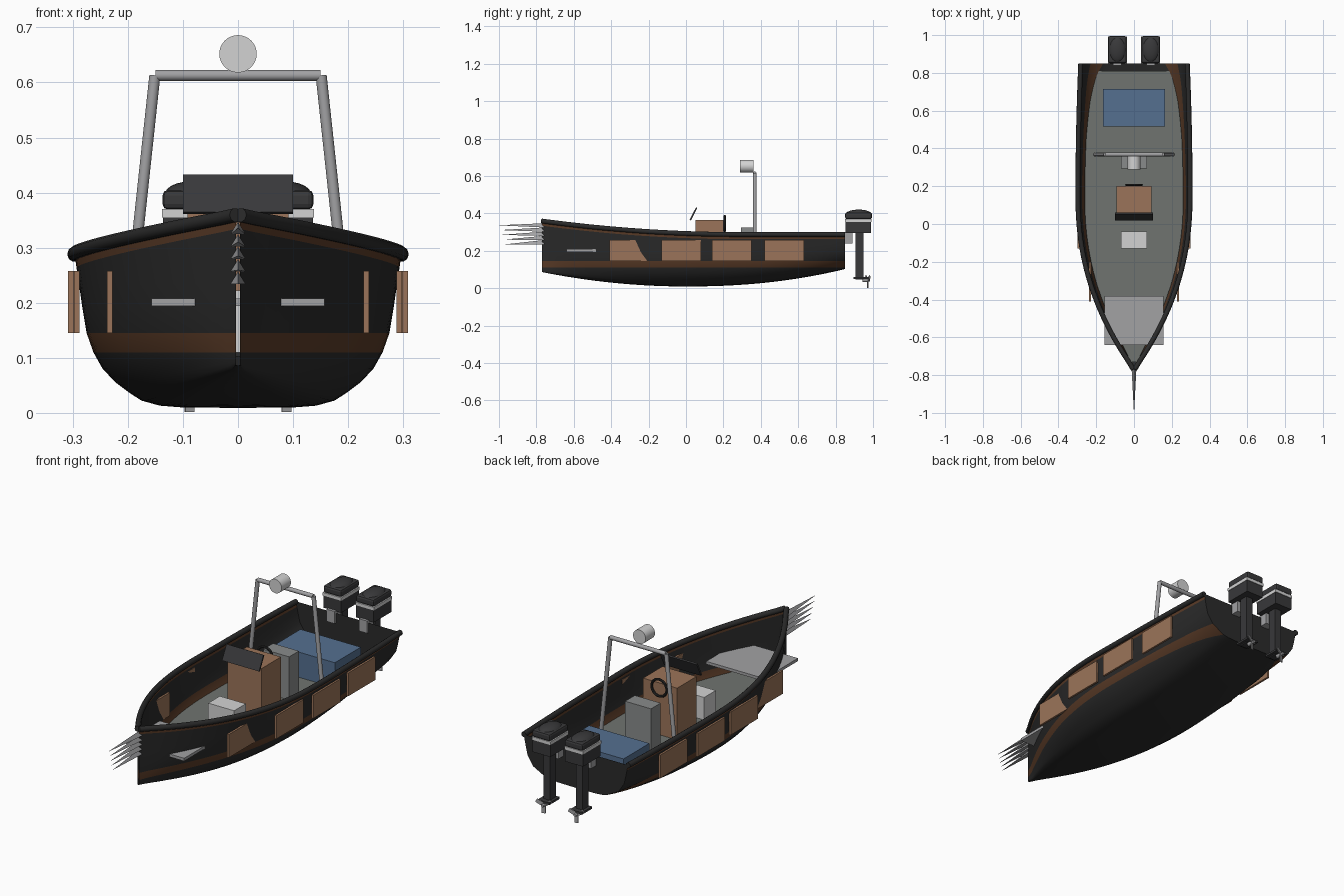
import bpy, bmesh, math
from mathutils import Vector

if "Cube" in bpy.data.objects:
    bpy.data.objects.remove(bpy.data.objects["Cube"])


def material(name, rgb):
    m = bpy.data.materials.new(name)
    m.diffuse_color = (*rgb, 1)
    m.use_nodes = True
    m.node_tree.nodes["Principled BSDF"].inputs["Base Color"].default_value = m.diffuse_color
    return m


BLACK = material("hull black", (0.024, 0.024, 0.024))
BROWN = material("stripe brown", (0.105, 0.045, 0.021))
TAN = material("panel tan", (0.33, 0.175, 0.10))
FLOOR = material("deck grey", (0.16, 0.175, 0.16))
BLUE = material("bench blue", (0.09, 0.16, 0.28))
WHITE = material("light grey", (0.65, 0.65, 0.65))
STEEL = material("steel grey", (0.36, 0.36, 0.37))
SEAT = material("seat grey", (0.25, 0.26, 0.26))
DARK = material("motor dark", (0.04, 0.04, 0.042))


def finish(ob, name, mat, smooth=False):
    ob.name = name
    if mat:
        ob.data.materials.append(mat)
    if smooth:
        bpy.ops.object.select_all(action='DESELECT')
        ob.select_set(True)
        bpy.context.view_layer.objects.active = ob
        bpy.ops.object.shade_smooth_by_angle(angle=math.radians(40))
    return ob


def from_bmesh(bm, name, mat, smooth=False):
    me = bpy.data.meshes.new(name)
    bm.to_mesh(me)
    bm.free()
    ob = bpy.data.objects.new(name, me)
    bpy.context.collection.objects.link(ob)
    return finish(ob, name, mat, smooth)


def box(name, mat, x, y, z, bevel=0):
    """Box from (min, max) ranges."""
    bm = bmesh.new()
    bmesh.ops.create_cube(bm, size=1)
    for v in bm.verts:
        v.co = Vector(((r[0] + r[1]) / 2 + c * (r[1] - r[0]) for r, c in zip((x, y, z), v.co)))
    if bevel:
        bmesh.ops.bevel(bm, geom=bm.edges[:], offset=bevel, segments=2, affect='EDGES', profile=0.5)
    return from_bmesh(bm, name, mat)


def cone(name, mat, a, b, r1, r2, sides=16):
    """Cylinder or cone between two points."""
    a, b = Vector(a), Vector(b)
    bm = bmesh.new()
    bmesh.ops.create_cone(bm, cap_ends=True, segments=sides, radius1=r1, radius2=r2, depth=(b - a).length)
    ob = from_bmesh(bm, name, mat, sides > 6)
    ob.location = (a + b) / 2
    ob.rotation_mode = 'QUATERNION'
    ob.rotation_quaternion = (b - a).to_track_quat('Z', 'Y')
    return ob


# Hull lines: sheer height, keel height, half beam along y
BOW, STERN = -0.77, 0.85


def sheer(y):
    return 0.288 + 0.072 * (max(0, 0.3 - y) / 1.07) ** 2


def keel(y):
    return 0.01 + (0.077 * (-y / 0.77) ** 2 if y < 0 else 0.093 * (y / 0.85) ** 2.2)


def beam(y):
    if y > 0.15:
        return 0.297 - 0.015 * ((y - 0.15) / 0.7) ** 2
    return max(0.004, 0.297 * (1 - ((0.15 - y) / 0.92) ** 2.2))


SECTION = [(0, 0.35), (0.012, 0.5), (0.045, 0.6), (0.138, 0.73), (0.22, 0.81),
           (0.31, 0.87), (0.48, 0.926), (0.655, 0.953), (1, 1)]


def half_width(y, z):
    s = (z - keel(y)) / (sheer(y) - keel(y))
    for (s0, f0), (s1, f1) in zip(SECTION, SECTION[1:]):
        if s <= s1:
            return max(0.004, beam(y) * (f0 + (f1 - f0) * max(0, s - s0) / (s1 - s0)))
    return beam(y)


STATIONS = [BOW + (STERN - BOW) * i / 40 for i in range(41)]


def hull():
    bm = bmesh.new()
    rows = []
    for y in STATIONS:
        k, t = keel(y), sheer(y)
        zs = [k + (0.11 - k) * f for f in (0, 0.03, 0.12, 0.25, 0.45, 0.7, 1)]
        zs += [0.145, 0.19, 0.235, t - 0.026, t - 0.012, t]
        half = [(half_width(y, z), z) for z in zs]
        pts = [(-x, z) for x, z in reversed(half)] + [(0, k - 0.001)] + half
        rows.append([bm.verts.new((x, y, z)) for x, z in pts])
    n = len(rows[0])
    for a, b in zip(rows, rows[1:]):
        for j in range(n - 1):
            f = bm.faces.new((a[j], b[j], b[j + 1], a[j + 1]))
            band = min(j, n - 2 - j)          # 0 at the sheer
            f.material_index = 1 if band in (1, 5) else 0
    bm.faces.new(rows[-1])                    # transom
    bmesh.ops.recalc_face_normals(bm, faces=bm.faces[:])
    ob = from_bmesh(bm, "hull", BLACK, True)
    ob.data.materials.append(BROWN)


hull()

# Deck floor inside the hull
bm = bmesh.new()
edge = [(half_width(y, 0.112) - 0.003, y) for y in STATIONS if -0.74 < y < 0.83]
left = [bm.verts.new((-x, y, 0.112)) for x, y in edge]
right = [bm.verts.new((x, y, 0.112)) for x, y in edge]
for i in range(len(edge) - 1):
    bm.faces.new((left[i], right[i], right[i + 1], left[i + 1]))
from_bmesh(bm, "deck_floor", FLOOR)

# Gunwale rails
for s in (-1, 1):
    cu = bpy.data.curves.new("gunwale_rail", 'CURVE')
    cu.dimensions = '3D'
    cu.bevel_depth = 0.013
    cu.bevel_resolution = 3
    cu.use_fill_caps = True
    sp = cu.splines.new('POLY')
    sp.points.add(len(STATIONS) - 1)
    for p, y in zip(sp.points, STATIONS):
        p.co = (s * beam(y), y, sheer(y) - 0.001, 1)
    rail = bpy.data.objects.new("gunwale_rail", cu)
    bpy.context.collection.objects.link(rail)
    finish(rail, "gunwale_rail", BLACK)

# Side armour panels
for s in (-1, 1):
    for x, y0, y1 in ((0.233, -0.41, -0.2), (0.293, -0.13, 0.08), (0.304, 0.14, 0.35), (0.297, 0.42, 0.63)):
        box("side_panel", TAN, (s * x - 0.005, s * x + 0.005), (y0, y1), (0.145, 0.258))

# Bow platform and ram spikes
box("bow_platform", STEEL, (-0.157, 0.157), (-0.64, -0.38), (0.194, 0.208))
for i in range(5):
    z = 0.332 - 0.0225 * i
    cone("bow_spike", STEEL, (0, -0.76, z), (0, -0.998 + 0.008 * i, z + 0.004 - 0.003 * i), 0.015, 0.0005, 3)

# Cockpit furniture
box("storage_box", WHITE, (-0.07, 0.07), (-0.13, -0.04), (0.11, 0.222))
box("console", TAN, (-0.092, 0.092), (0.05, 0.2), (0.11, 0.365))
box("helm_seat", SEAT, (-0.07, 0.07), (0.295, 0.37), (0.11, 0.323))
box("rear_bench", BLUE, (-0.163, 0.163), (0.515, 0.715), (0.11, 0.235))
screen = box("windscreen", DARK, (-0.1, 0.1), (-0.004, 0.004), (-0.038, 0.038))
screen.location = (0.04, 0.04, 0.397)
screen.location.x = 0
screen.rotation_euler.x = -math.radians(27)

# Steering wheel
bpy.ops.mesh.primitive_torus_add(location=(0, 0.207, 0.345), rotation=(math.pi / 2, 0, 0), major_radius=0.041,
                                 minor_radius=0.006, major_segments=24, minor_segments=8)
finish(bpy.context.object, "steering_wheel", BLACK, True)

# Radar arch with lamp
for s in (-1, 1):
    cone("arch_leg", STEEL, (s * 0.205, 0.368, 0.11), (s * 0.151, 0.368, 0.613), 0.01, 0.01)
cone("arch_crossbar", STEEL, (-0.15, 0.368, 0.613), (0.15, 0.368, 0.613), 0.01, 0.01)
cone("search_lamp", WHITE, (0, 0.36, 0.652), (0, 0.288, 0.652), 0.034, 0.034, 32)

# Outboard motors
for s in (-1, 1):
    c = s * 0.088

    def xr(h):
        return (c - h, c + h)
    box("motor_bracket", STEEL, xr(0.022), (0.84, 0.89), (0.24, 0.3))
    box("motor_lower_cowl", DARK, xr(0.048), (0.853, 0.99), (0.295, 0.357))
    box("motor_band", WHITE, xr(0.05), (0.851, 0.993), (0.355, 0.37))
    box("motor_upper_cowl", DARK, xr(0.049), (0.851, 0.995), (0.369, 0.405), 0.01)
    bm = bmesh.new()
    bmesh.ops.create_uvsphere(bm, u_segments=20, v_segments=12, radius=1)
    for v in bm.verts:
        v.co = (c + v.co.x * 0.046, 0.923 + v.co.y * 0.07, 0.395 + v.co.z * 0.025)
    from_bmesh(bm, "motor_dome", DARK, True)
    box("motor_shaft", DARK, xr(0.018), (0.905, 0.95), (0.045, 0.297))
    box("cavitation_plate", DARK, xr(0.032), (0.895, 0.975), (0.05, 0.06))
    cone("propeller_hub", STEEL, (c, 0.945, 0.042), (c, 0.985, 0.042), 0.01, 0.007, 12)
    for k in range(3):
        blade = box("propeller_blade", STEEL, (-0.009, 0.009), (-0.002, 0.002), (0, 0.04))
        blade.location = (c, 0.972, 0.042)
        blade.rotation_euler = (0, math.radians(60 + 120 * k), math.radians(20))
